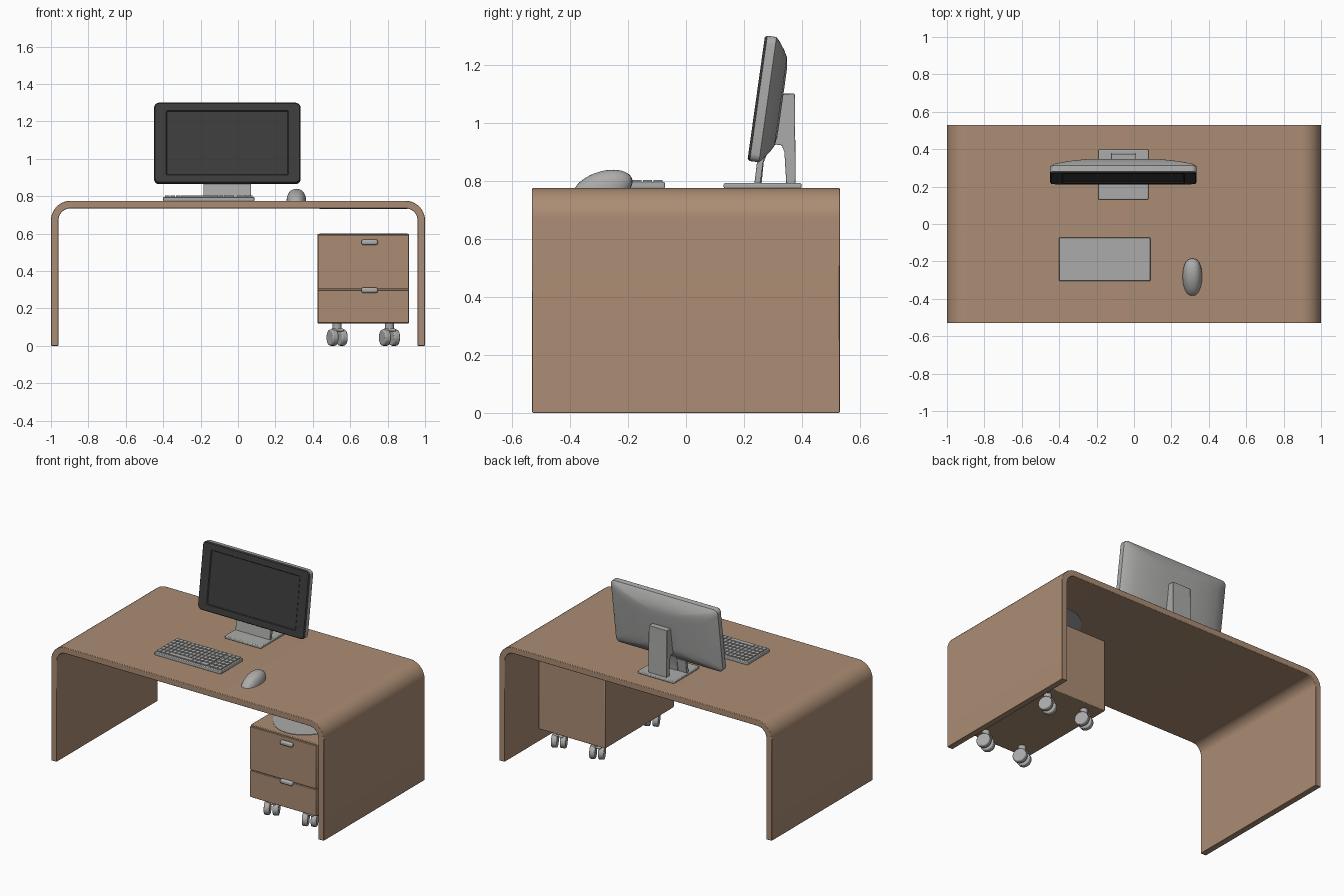
import bpy, bmesh, math
from mathutils import Matrix, Vector

if "Cube" in bpy.data.objects:
    bpy.data.objects.remove(bpy.data.objects["Cube"])


def material(name, rgb):
    m = bpy.data.materials.new(name)
    m.diffuse_color = (*rgb, 1)
    m.use_nodes = True
    m.node_tree.nodes["Principled BSDF"].inputs["Base Color"].default_value = m.diffuse_color
    return m


WOOD = material("wood", (0.41, 0.265, 0.175))
GREY = material("light grey", (0.41, 0.41, 0.405))
DARK = material("dark grey screen", (0.045, 0.045, 0.046))


def finish(name, bm, mats, bevel=0.0, angle=35):
    bmesh.ops.recalc_face_normals(bm, faces=bm.faces)
    me = bpy.data.meshes.new(name)
    bm.to_mesh(me)
    bm.free()
    ob = bpy.data.objects.new(name, me)
    bpy.context.collection.objects.link(ob)
    for m in mats:
        me.materials.append(m)
    bpy.context.view_layer.objects.active = ob
    ob.select_set(True)
    bpy.ops.object.shade_smooth_by_angle(angle=math.radians(angle))
    ob.select_set(False)
    if bevel:
        mod = ob.modifiers.new("soft edges", 'BEVEL')
        mod.width, mod.segments = bevel, 2
        mod.limit_method, mod.angle_limit = 'ANGLE', math.radians(40)
    return ob


def add_box(bm, x0, x1, y0, y1, z0, z1):
    mat = Matrix.Translation(((x0 + x1) / 2, (y0 + y1) / 2, (z0 + z1) / 2))
    mat = mat @ Matrix.Diagonal((x1 - x0, y1 - y0, z1 - z0, 1))
    bmesh.ops.create_cube(bm, size=1, matrix=mat)


def box(name, dims, mat, bevel=0.0):
    bm = bmesh.new()
    add_box(bm, *dims)
    return finish(name, bm, [mat], bevel)


def extrude(name, pts, vec, mat, bevel=0.0):
    """Close a 3D outline and extrude it along vec."""
    bm = bmesh.new()
    face = bm.faces.new([bm.verts.new(p) for p in pts])
    new = bmesh.ops.extrude_face_region(bm, geom=[face])["geom"]
    bmesh.ops.translate(bm, vec=vec, verts=[v for v in new if isinstance(v, bmesh.types.BMVert)])
    return finish(name, bm, [mat], bevel)


def arc(cx, cz, r, a0, a1, n=10):
    return [(cx + r * math.cos(math.radians(a0 + (a1 - a0) * i / n)),
             cz + r * math.sin(math.radians(a0 + (a1 - a0) * i / n))) for i in range(n + 1)]


# Desk: one bent sheet forming top and both legs
TOP = 0.775
R, T = 0.105, 0.04
outer = [(-1, 0)] + arc(-1 + R, TOP - R, R, 180, 90) + arc(1 - R, TOP - R, R, 90, 0) + [(1, 0)]
inner = [(1 - T, 0)] + arc(1 - R, TOP - R, R - T, 0, 90) + arc(-1 + R, TOP - R, R - T, 90, 180) + [(-1 + T, 0)]
extrude("desk", [(x, -0.53, z) for x, z in outer + inner], (0, 1.06, 0), WOOD, 0.003)


# Grey oval pads on the cabinet top and under the desk
def oval(name, z):
    pts = [(0.67 + 0.235 * math.cos(a), -0.12 + 0.33 * math.sin(a), z)
           for a in (math.tau * i / 40 for i in range(40))]
    extrude(name, pts, (0, 0, 0.004), GREY)


oval("cabinet_top_pad", 0.597)
oval("desk_underside_pad", TOP - T - 0.003)

# Drawer cabinet: body plus two drawer fronts
CX0, CX1, CY0, CY1 = 0.425, 0.915, -0.485, 0.24
box("cabinet", (CX0, CX1, CY0 + 0.012, CY1, 0.12, 0.598), WOOD, 0.004)
for name, z0, z1, hz in (("lower_drawer", 0.122, 0.298, 0.297), ("upper_drawer", 0.303, 0.59, 0.553)):
    box(name + "_front", (CX0 + 0.002, CX1 - 0.002, CY0, CY0 + 0.02, z0, z1), WOOD, 0.003)
    box(name + "_handle", (0.66, 0.748, CY0 - 0.022, CY0 + 0.005, hz - 0.014, hz + 0.014), GREY, 0.009)

# Casters: stem, fork cover and twin wheels
for i, (x, y) in enumerate((x, y) for x in (0.53, 0.81) for y in (-0.40, 0.17)):
    bm = bmesh.new()
    bmesh.ops.create_cone(bm, cap_ends=True, segments=16, radius1=0.024, radius2=0.024, depth=0.05,
                          matrix=Matrix.Translation((x, y, 0.1)))
    add_box(bm, x - 0.035, x + 0.035, y - 0.025, y + 0.025, 0.076, 0.092)
    spin = Matrix.Rotation(math.radians(25), 4, 'Z') @ Matrix.Rotation(math.pi / 2, 4, 'Y')
    for side in (-1, 1):
        off = Vector((math.cos(math.radians(25)), math.sin(math.radians(25)), 0)) * 0.027 * side
        bmesh.ops.create_cone(bm, cap_ends=True, segments=24, radius1=0.044, radius2=0.044, depth=0.036,
                              matrix=Matrix.Translation(Vector((x, y, 0.044)) + off) @ spin)
    finish(f"caster_{i + 1}", bm, [GREY], 0.007)


# Monitor: rounded-rectangle rings lofted from recessed screen to bulged back
def ring(hw, hh, r):
    pts = []
    for sx, sz, a in ((1, 1, 0), (-1, 1, 90), (-1, -1, 180), (1, -1, 270)):
        pts += arc(sx * (hw - r), sz * (hh - r), r, a, a + 90, 5)
    return pts


tilt = math.radians(8)
up = Vector((0, math.sin(tilt), math.cos(tilt)))
back = Vector((0, math.cos(tilt), -math.sin(tilt)))
centre = Vector((-0.057, 0.242, 1.085))
rings = [(0.322, 0.170, 0.004, 0.005), (0.327, 0.174, 0.006, 0), (0.386, 0.212, 0.022, 0),
         (0.392, 0.218, 0.028, 0.008), (0.392, 0.218, 0.028, 0.040), (0.375, 0.203, 0.03, 0.054),
         (0.31, 0.178, 0.05, 0.072), (0.23, 0.155, 0.06, 0.085), (0.12, 0.12, 0.06, 0.091)]
bm = bmesh.new()
loops = [[bm.verts.new(centre + Vector((x, 0, 0)) + up * z + back * d) for x, z in ring(hw, hh, r)]
         for hw, hh, r, d in rings]
bm.faces.new(loops[0]).material_index = 1
bm.faces.new(loops[-1])
for k in range(len(loops) - 1):
    a, b = loops[k], loops[k + 1]
    for j in range(len(a)):
        f = bm.faces.new((a[j - 1], a[j], b[j], b[j - 1]))
        f.material_index = 1 if k < 3 else 0
finish("monitor", bm, [GREY, DARK], angle=30)

# Monitor stand: base plate, wide front plate and arched neck
box("stand_base", (-0.19, 0.077, 0.13, 0.398, 0.773, 0.792), GREY, 0.005)
plate = [(0.235, 0.785), (0.256, 0.785), (0.268, 0.875), (0.246, 0.875)]
extrude("stand_front_plate", [(-0.185, y, z) for y, z in plate], (0.255, 0, 0), GREY, 0.003)
neck = [(0.240, 0.785), (0.260, 0.785), (0.268, 0.865), (0.288, 0.912), (0.31, 0.925), (0.33, 0.922),
        (0.339, 0.90), (0.346, 0.785), (0.378, 0.785), (0.375, 1.10), (0.335, 1.10), (0.30, 1.05),
        (0.27, 0.95), (0.25, 0.865)]
extrude("stand_neck", [(-0.122, y, z) for y, z in neck], (0.134, 0, 0), GREY, 0.003)

# Keyboard: tray with rows of low keys and a number block
box("keyboard_tray", (-0.40, 0.087, -0.305, -0.073, 0.773, 0.796), GREY, 0.004)
bm = bmesh.new()
for row in range(6):
    y = -0.296 + row * 0.0365
    for x0, x1, n in ((-0.392, -0.02, 13), (-0.008, 0.079, 3)):
        w = (x1 - x0) / n
        if row == 0 and n == 13:
            spans = [(0, 1), (1, 2), (2, 3), (3, 9), (9, 10), (10, 11), (11, 13)]
        else:
            spans = [(c, c + 1) for c in range(n)]
        for c0, c1 in spans:
            add_box(bm, x0 + c0 * w + 0.002, x0 + c1 * w - 0.002, y + 0.002, y + 0.0325, 0.79, 0.803)
finish("keyboard_keys", bm, [GREY])

# Mouse: sheared half ellipsoid, highest toward the rear
bm = bmesh.new()
bmesh.ops.create_uvsphere(bm, u_segments=32, v_segments=20, radius=1)
for v in bm.verts:
    x, y, z = v.co
    z = max(z, 0)
    wide = 0.052 * (1 + 0.06 * y)
    v.co = (0.312 + wide * math.copysign(abs(x) ** 0.8, x), -0.287 + 0.096 * y + 0.036 * z, TOP + 0.063 * z)
finish("mouse", bm, [GREY], angle=50)
